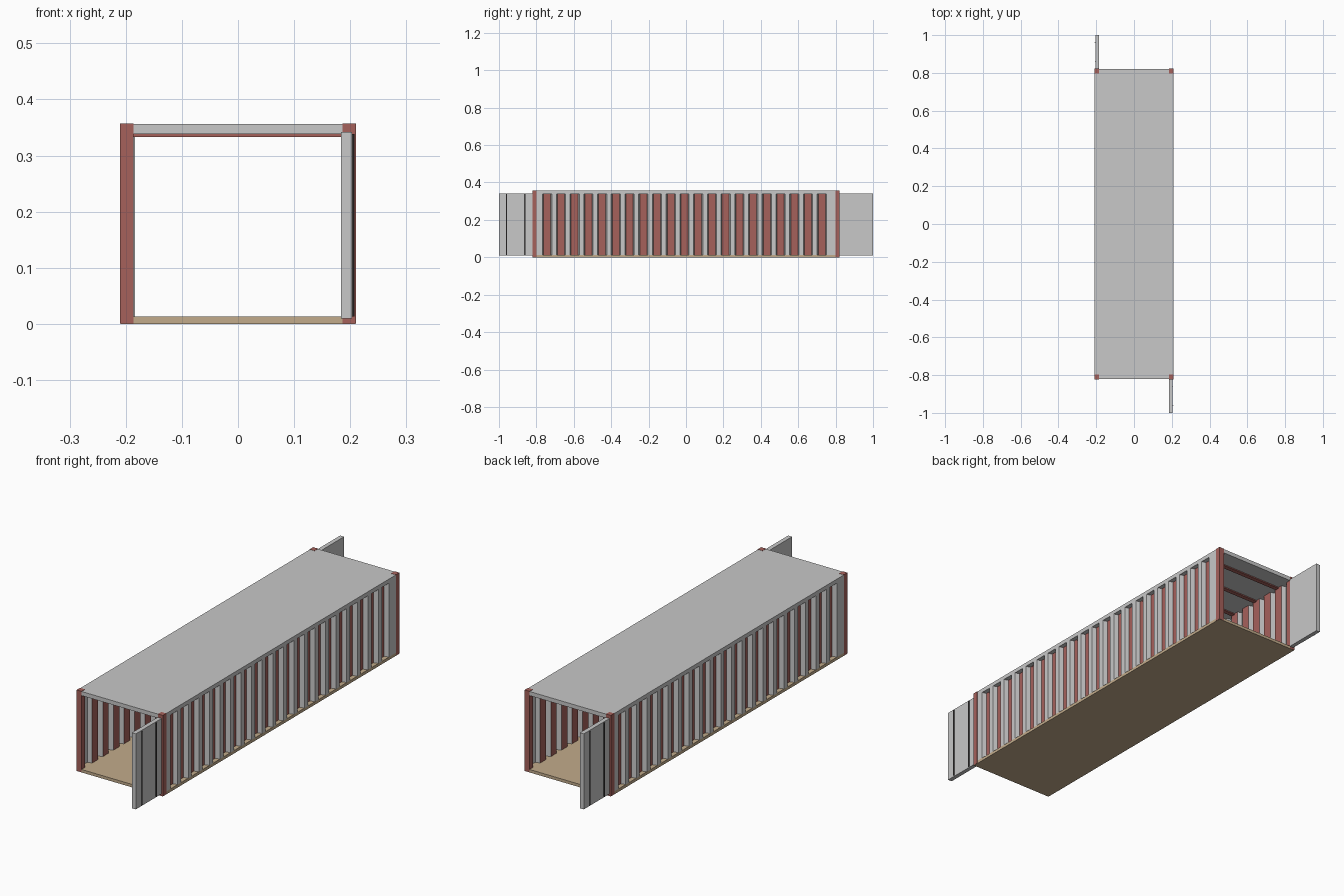
import bpy, bmesh, math
from mathutils import Matrix

cube = bpy.data.objects.get("Cube")
if cube:
    bpy.data.objects.remove(cube, do_unlink=True)


def material(name, colour):
    m = bpy.data.materials.new(name)
    m.use_nodes = True
    m.diffuse_color = (*colour, 1)
    m.node_tree.nodes["Principled BSDF"].inputs["Base Color"].default_value = (*colour, 1)
    return m


GREY = material("light grey", (0.58, 0.58, 0.58))
RED = material("brick red", (0.38, 0.12, 0.105))
TAN = material("tan floor", (0.54, 0.41, 0.26))
DARK = material("dark steel", (0.06, 0.055, 0.055))

HALF_W, HALF_L, HEIGHT = 0.21, 0.822, 0.357
POST = 0.024
FLOOR_TOP, ROOF_BOTTOM = 0.013, 0.338


def finish(name, bm, mats, turned=False):
    if turned:
        bm.transform(Matrix.Rotation(math.pi, 4, "Z"))
    mesh = bpy.data.meshes.new(name)
    bm.to_mesh(mesh)
    bm.free()
    for m in mats:
        mesh.materials.append(m)
    obj = bpy.data.objects.new(name, mesh)
    bpy.context.collection.objects.link(obj)
    return obj


def box(name, lo, hi, mat, turned=False):
    bm = bmesh.new()
    bmesh.ops.create_cube(bm, size=1)
    for v in bm.verts:
        v.co = [hi[i] if v.co[i] > 0 else lo[i] for i in range(3)]
    return finish(name, bm, [mat], turned)


def corrugated_wall(name, turned):
    # Red valleys set in from grey ridges, with grey slopes between them
    pitch, valley, slope = 0.0734, 0.0375, 0.006
    outer, inner = 0.209, 0.189
    path = []
    for k in range(-10, 11):
        c = k * pitch - 0.008
        a, b = valley / 2, valley / 2 + slope
        path += [(outer, c - b), (inner, c - a), (inner, c + a), (outer, c + b)]
    end = HALF_L - 0.01
    path = [(outer, -end)] + path + [(outer, end)]
    bm = bmesh.new()
    columns = [[bm.verts.new((x, y, z)) for z in (FLOOR_TOP, ROOF_BOTTOM)] for x, y in path]
    for (a, b), (c, d) in zip(columns, columns[1:]):
        face = bm.faces.new((a, c, d, b))
        face.material_index = int(max(v.co.x for v in face.verts) < inner + 0.001)
    wall = finish(name, bm, [GREY, RED], turned)
    solid = wall.modifiers.new("thickness", "SOLIDIFY")
    solid.thickness = 0.003
    solid.offset = -1


def lock_rod(name, y, turned):
    bm = bmesh.new()
    bmesh.ops.create_cone(bm, cap_ends=True, segments=8, radius1=0.003, radius2=0.003,
                          depth=0.325, matrix=Matrix.Translation((0.205, y, 0.176)))
    finish(name, bm, [DARK], turned)


# Floor and roof slabs
edge = 0.001
box("floor", (-HALF_W + edge, -HALF_L + edge, 0), (HALF_W - edge, HALF_L - edge, FLOOR_TOP), TAN)
box("roof", (-HALF_W + edge, -HALF_L + edge, ROOF_BOTTOM),
    (HALF_W - edge, HALF_L - edge, HEIGHT - edge), GREY)

# Corner posts
for sx, side in ((-1, "right"), (1, "left")):
    for sy, end in ((-1, "front"), (1, "back")):
        xs = sorted((sx * HALF_W, sx * (HALF_W - POST)))
        ys = sorted((sy * HALF_L, sy * (HALF_L - POST)))
        box(f"{end}_{side}_post", (xs[0], ys[0], 0.001), (xs[1], ys[1], HEIGHT), RED)

# Roof ribs
for i in range(-5, 6):
    y = i * 0.147
    box(f"roof_rib_{i + 6}", (-0.19, y - 0.01, 0.333), (0.19, y + 0.01, ROOF_BOTTOM + edge), RED)

# Side walls and open doors, repeated by a half turn
for turned, side, end in ((False, "left", "front"), (True, "right", "back")):
    corrugated_wall(f"{side}_wall", turned)
    box(f"{end}_door", (0.184, -1, 0.01), (0.203, -HALF_L, 0.342), GREY, turned)
    for n, y in enumerate((-0.96, -0.86)):
        lock_rod(f"{end}_door_rod_{n + 1}", y, turned)
